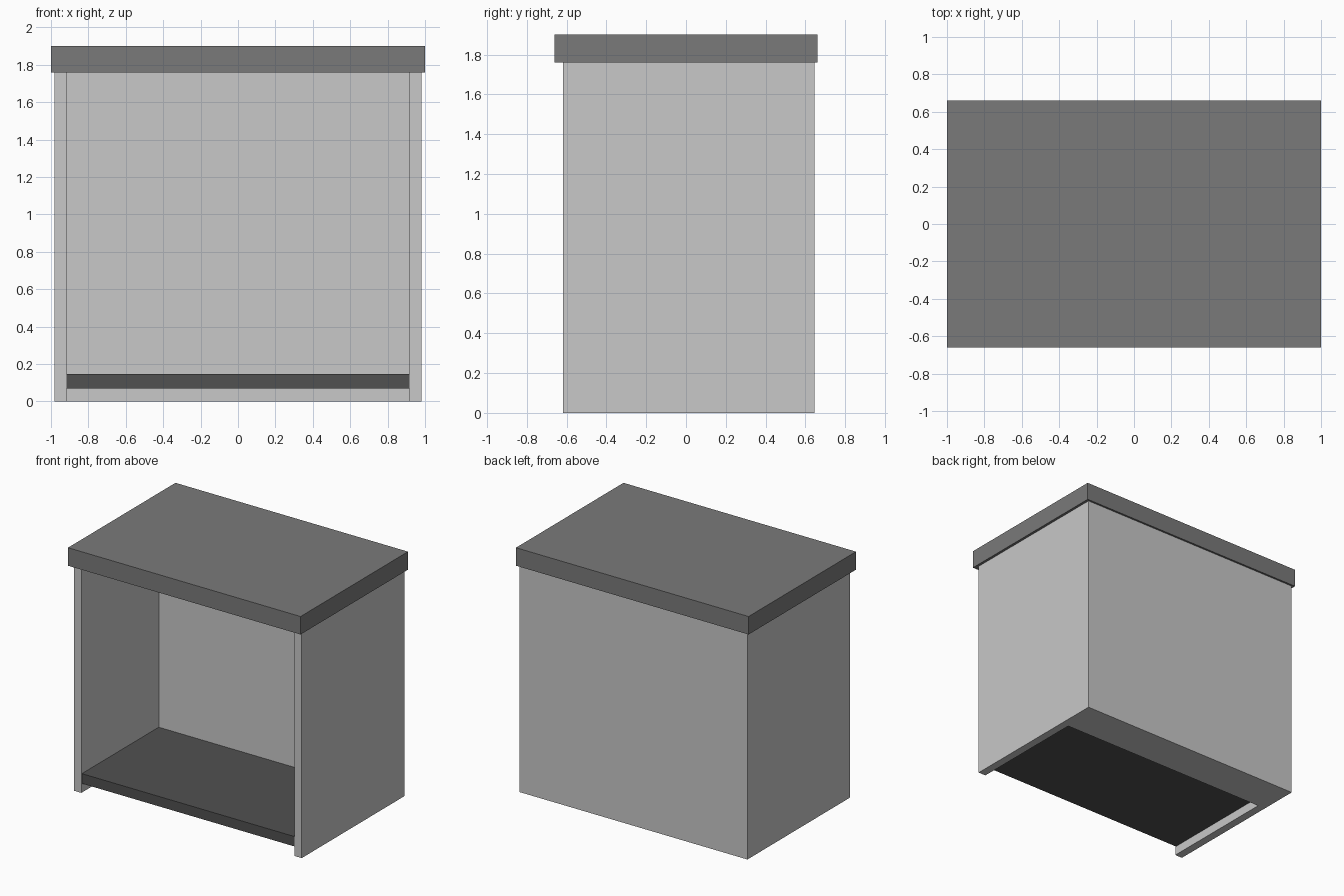
import bpy, bmesh

if "Cube" in bpy.data.objects:
    bpy.data.objects.remove(bpy.data.objects["Cube"])


def material(name, grey):
    m = bpy.data.materials.new(name)
    m.diffuse_color = (grey, grey, grey, 1.0)
    m.use_nodes = True
    m.node_tree.nodes["Principled BSDF"].inputs["Base Color"].default_value = m.diffuse_color
    return m


def extrude_profile(name, points, z0, z1, mat):
    """Flat plan outline raised from z0 to z1."""
    bm = bmesh.new()
    base = bm.faces.new([bm.verts.new((x, y, z0)) for x, y in points])
    top = bmesh.ops.extrude_face_region(bm, geom=[base])["geom"]
    verts = [g for g in top if isinstance(g, bmesh.types.BMVert)]
    bmesh.ops.translate(bm, verts=verts, vec=(0, 0, z1 - z0))
    bmesh.ops.recalc_face_normals(bm, faces=bm.faces[:])
    me = bpy.data.meshes.new(name)
    bm.to_mesh(me)
    bm.free()
    me.materials.append(mat)
    ob = bpy.data.objects.new(name, me)
    bpy.context.collection.objects.link(ob)
    return ob


def rect(x, y0, y1):
    return [(-x, y0), (x, y0), (x, y1), (-x, y1)]


light_grey = material("light grey", 0.578)
mid_grey = material("mid grey", 0.195)
dark_grey = material("dark grey", 0.082)

OUT, INN = 0.98, 0.916              # outer and inner half widths
FRONT, BACK_IN, BACK = -0.617, 0.335, 0.645

# U-shaped cabinet body: two side panels and a thick back
extrude_profile("cabinet_body", [
    (-OUT, FRONT), (-INN, FRONT), (-INN, BACK_IN), (INN, BACK_IN),
    (INN, FRONT), (OUT, FRONT), (OUT, BACK), (-OUT, BACK)], 0.0, 1.76, light_grey)

# Raised floor shelf between the side panels
extrude_profile("floor_shelf", rect(INN, -0.61, BACK_IN), 0.07, 0.147, dark_grey)

# Overhanging worktop
extrude_profile("worktop", rect(1.0, -0.66, 0.66), 1.76, 1.90, mid_grey)
